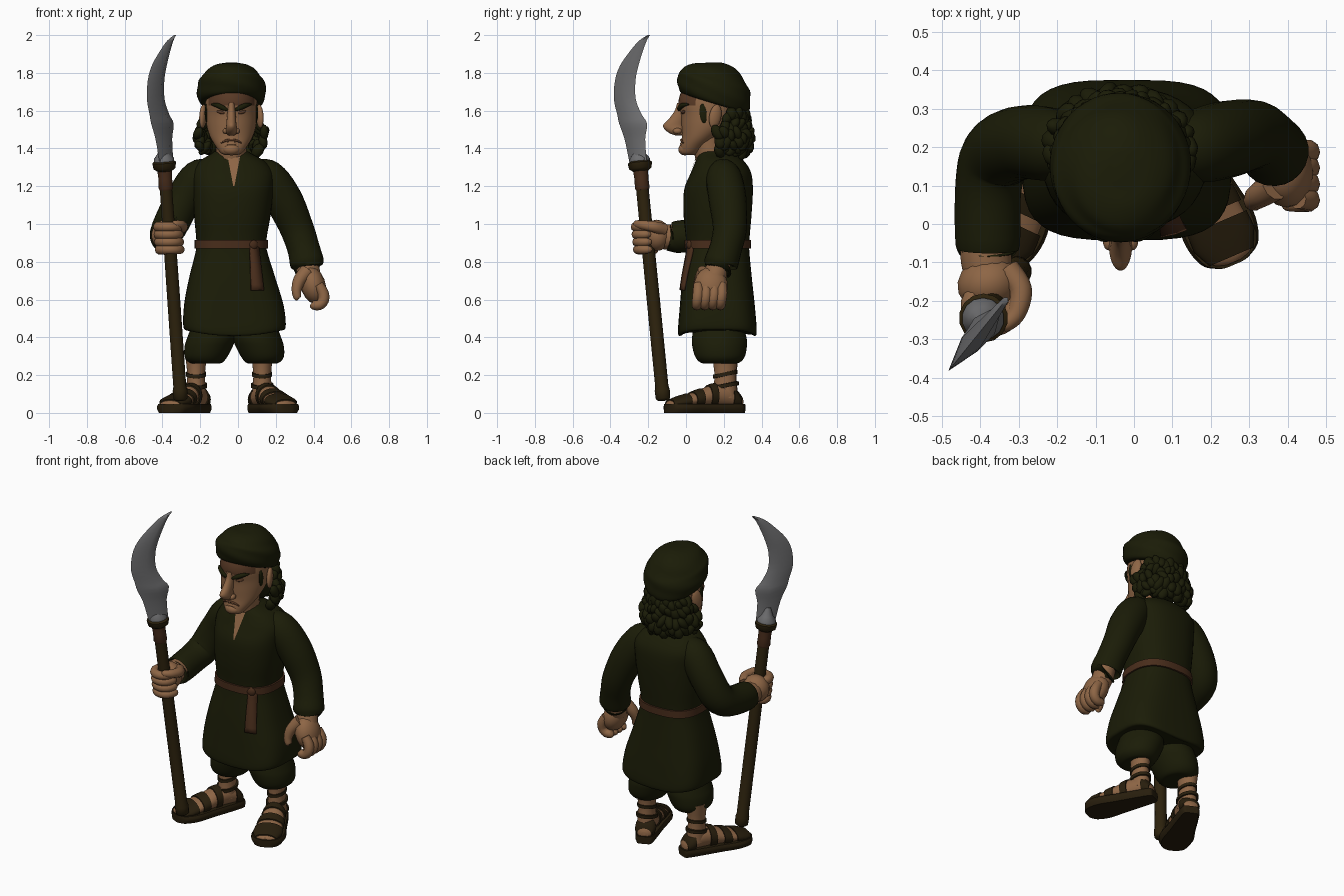
import bpy, bmesh, math, random
from mathutils import Vector, Matrix, Euler

if "Cube" in bpy.data.objects:
    bpy.data.objects.remove(bpy.data.objects["Cube"])

random.seed(4)
V = Vector


def material(name, rgb):
    m = bpy.data.materials.new(name)
    m.diffuse_color = (*rgb, 1)
    m.use_nodes = True
    m.node_tree.nodes["Principled BSDF"].inputs["Base Color"].default_value = m.diffuse_color
    return m


GREEN = material("dark olive cloth", (0.0108, 0.0116, 0.0022))
SKIN = material("tan skin", (0.27, 0.132, 0.060))
BROWN = material("reddish brown leather", (0.066, 0.026, 0.011))
WOOD = material("dark wood", (0.026, 0.016, 0.004))
SOLE = material("sandal leather", (0.021, 0.013, 0.004))
STEEL = material("grey steel", (0.155, 0.155, 0.16))
SHADE = material("shaded skin", (0.10, 0.042, 0.019))


def finish(name, bm, mat, angle=50):
    bmesh.ops.recalc_face_normals(bm, faces=bm.faces[:])
    me = bpy.data.meshes.new(name)
    bm.to_mesh(me)
    bm.free()
    for p in me.polygons:
        p.use_smooth = True
    me.set_sharp_from_angle(angle=math.radians(angle))
    me.materials.append(mat)
    ob = bpy.data.objects.new(name, me)
    bpy.context.scene.collection.objects.link(ob)
    return ob


def curve_rows(rows, n=5):
    """Catmull-Rom subdivision of rows of numbers."""
    out = []
    for i in range(len(rows) - 1):
        p = [rows[max(i - 1, 0)], rows[i], rows[i + 1], rows[min(i + 2, len(rows) - 1)]]
        for k in range(n):
            t = k / n
            out.append([0.5 * (2 * b + (c - a) * t + (2 * a - 5 * b + 4 * c - d) * t * t
                               + (3 * b - a - 3 * c + d) * t ** 3) for a, b, c, d in zip(*p)])
    return out + [list(rows[-1])]


def add_loft(bm, rings, closed=True):
    vs = [[bm.verts.new(p) for p in r] for r in rings]
    n = len(vs[0])
    for a, b in zip(vs, vs[1:]):
        for i in range(n if closed else n - 1):
            j = (i + 1) % n
            bm.faces.new((a[i], a[j], b[j], b[i]))
    if closed:
        bm.faces.new(vs[0])
        bm.faces.new(vs[-1])


def loft(name, rings, mat, closed=True, angle=50):
    bm = bmesh.new()
    add_loft(bm, rings, closed)
    return finish(name, bm, mat, angle)


def ellipse(c, u, v, n=28, p=1):
    """Ellipse, squarer as p drops below 1."""
    def f(k):
        return math.copysign(abs(k) ** p, k)
    return [c + u * f(math.cos(2 * math.pi * i / n)) + v * f(math.sin(2 * math.pi * i / n)) for i in range(n)]


def level(row, grow=0.0, p=1):
    z, cx, cy, rx, ry = row
    return ellipse(V((cx, cy, z)), V((rx + grow, 0, 0)), V((0, ry + grow, 0)), 40, p)


def limbs(name, paths, mat, ref=(1, 0, 0), sides=14, n=5):
    """Round tubes through (x, y, z, radius) points."""
    bm = bmesh.new()
    for path in paths:
        rows = curve_rows(path, n)
        rings = []
        for i, r in enumerate(rows):
            t = (V(rows[min(i + 1, len(rows) - 1)][:3]) - V(rows[max(i - 1, 0)][:3])).normalized()
            u = t.cross(V(ref)).normalized()
            rings.append(ellipse(V(r[:3]), u * r[3], t.cross(u) * r[3], sides))
        add_loft(bm, rings)
    return finish(name, bm, mat)


def blobs(name, items, mat, seg=16):
    """Ellipsoids from (centre, radii, rotation)."""
    bm = bmesh.new()
    for c, r, rot in items:
        m = Matrix.Translation(c) @ Euler(rot).to_matrix().to_4x4() @ Matrix.Diagonal((*r, 1))
        bmesh.ops.create_uvsphere(bm, u_segments=seg, v_segments=seg // 2 + 1, radius=1, matrix=m)
    return finish(name, bm, mat)


def at(rows, k):
    """Row interpolated at first value k."""
    for a, b in zip(rows, rows[1:]):
        if a[0] <= k <= b[0]:
            t = (k - a[0]) / max(b[0] - a[0], 1e-6)
            return [p + (q - p) * t for p, q in zip(a, b)]
    return rows[-1]


def front(rows, x, z, off=0.0, p=1):
    """Point on the front of a stacked-ellipse shape."""
    _, cx, cy, rx, ry = at(rows, z)
    return V((x, cy - ry * max(0, 1 - abs((x - cx) / rx) ** (2 / p)) ** (p / 2) - off, z))


CX = -0.035


# Tunic body, squarer towards the hem, which rises at the sides
def square(z):
    return .58 + .24 * min(1, max(0, (z - .45) / .5))


TUNIC = curve_rows([(.412, -.018, .166, .24, .185), (.419, -.018, .166, .27, .208), (.55, -.022, .166, .264, .2),
                    (.7, -.03, .165, .232, .185), (.86, CX, .168, .188, .167), (.92, CX, .168, .186, .168),
                    (1.05, -.03, .167, .203, .18), (1.18, -.025, .172, .213, .182), (1.27, -.025, .185, .215, .16),
                    (1.33, -.03, .18, .175, .13), (1.37, CX, .165, .11, .1), (1.385, CX, .16, .088, .085)])
tunic = loft("tunic", [level(r, 0, square(r[0])) for r in TUNIC], GREEN)
for v in tunic.data.vertices:
    v.co.z += .45 * (v.co.x + .02) ** 2 * max(0, .7 - v.co.z) / .28

# Neck and open collar
limbs("neck", [[(CX, .15, 1.25, .085), (CX, .13, 1.36, .082), (CX, .11, 1.46, .085)]], SKIN)
loft("collar_opening", [[front(TUNIC, -.022 + k * (.003 + (z - 1.2) * .19), z, .006, square(z))
                         for k in (-1, -.5, 0, .5, 1)]
                        for z in [1.2 + .0175 * i for i in range(10)]], SKIN, closed=False)

# Belt with knot and hanging end
loft("belt", [level(at(TUNIC, z), g, square(z)) for z, g in ((.868, -.01), (.87, .009), (.915, .009), (.917, -.01))],
     BROWN)
blobs("belt_knot", [(front(TUNIC, .08, .89, .008, .8), (.026, .014, .026), (0, 0, .3))], BROWN)
tail = loft("belt_end", [[front(TUNIC, .088 + i * .002 + k * (.023 + i * .0014), .89 - .03 * i, .014,
                                square(.89 - .03 * i)) for k in (-1, 0, 1)] for i in range(9)], BROWN, closed=False)
tail.modifiers.new("thickness", 'SOLIDIFY').thickness = 0.012

# Sleeves
limbs("sleeves", [
    [(.07, .195, 1.285, .055), (.155, .2, 1.25, .093), (.24, .22, 1.13, .1), (.31, .232, .98, .09),
     (.347, .21, .87, .086), (.366, .185, .79, .09), (.367, .184, .782, .07)],
    [(-.12, .2, 1.285, .055), (-.205, .205, 1.25, .093), (-.288, .212, 1.13, .096), (-.352, .182, 1.005, .094),
     (-.378, .1, .955, .087), (-.38, -.055, .93, .084), (-.38, -.062, .93, .065)]], GREEN, sides=22)

# Pole weapon shaft, grip wrap and collar
LOW, TOP = V((-.304, -.122, .08)), V((-.39, -.243, 1.31))


def pole(z):
    return LOW + (TOP - LOW) * ((z - .08) / 1.23)


def pole_part(name, rows, mat):
    return limbs(name, [[(*pole(z), r) for z, r in rows]], mat, n=1)


pole_part("shaft", [(.065, .025), (.075, .038), (.12, .04), (.14, .035), (.6, .035), (1.31, .033)], WOOD)
pole_part("shaft_wrap", [(1.18, .034), (1.19, .039), (1.24, .037), (1.285, .04)], BROWN)
pole_part("shaft_collar", [(1.28, .04), (1.295, .06), (1.325, .064), (1.335, .05)], WOOD)
pole_part("blade_socket", [(1.325, .053), (1.345, .055), (1.37, .035), (1.42, .015)], STEEL)

# Curved blade with a diamond section
D, N = V((.63, .78, 0)), V((.78, -.63, 0))
rings = []
for z, a, b in curve_rows([(1.33, -.058, .06), (1.45, -.09, .05), (1.53, -.126, .063), (1.58, -.14, .026),
                           (1.66, -.162, -.014), (1.76, -.155, -.016), (1.84, -.12, .005), (1.92, -.048, .036),
                           (1.97, .008, .06), (2.0, .066, .082)], 3):
    o, th = V((TOP.x + .01, TOP.y - .012, z)), .005 + .15 * (b - a)
    m = a + (b - a) * .6
    rings.append([o + D * a, o + D * m + N * th, o + D * b, o + D * m - N * th])
loft("blade", rings, STEEL, angle=70)

# Gripping hand: forearm, palm, curled fingers, thumb
limbs("grip_forearm", [[(-.385, .02, .93, .064), (-.385, -.08, .93, .068), (-.375, -.15, .935, .062)]], SKIN)
blobs("grip_palm", [((-.378, -.155, .94), (.083, .072, .083), (0, 0, .3))], SKIN)
fingers = []
for i in range(4):
    c = pole(.865 + .04 * i)
    fingers.append([(c.x + .056 * math.cos(a), c.y + .056 * math.sin(a), c.z, r) for a, r in
                    ((2.3, .02), (3.0, .027), (3.8, .027), (4.6, .026), (5.4, .025), (6.2, .022), (6.6, .012))])
limbs("grip_fingers", fingers, SKIN, ref=(0, 0, 1), sides=10, n=3)
limbs("grip_thumb", [[(-.33, -.12, .97, .035), (-.295, -.17, .985, .03), (-.305, -.23, .995, .025),
                      (-.335, -.262, 1.0, .02), (-.345, -.27, 1.0, .008)]], SKIN, ref=(0, 0, 1), sides=10)

# Relaxed hand
limbs("free_wrist", [[(.362, .19, .83, .055), (.37, .165, .76, .062), (.385, .145, .7, .06)]], SKIN)
blobs("free_palm", [((.398, .132, .675), (.066, .09, .1), (0, -.25, 0))], SKIN)
limbs("free_fingers", [[(.425, y, .68, .026), (.45, y, .635, .03), (.452, y - .005, .595, .029),
                        (.428, y - .008, .57, .027), (.395, y - .008, .572, .023), (.385, y - .008, .576, .008)]
                       for y in (.065, .107, .149, .19)], SKIN, ref=(0, 1, 0), sides=10, n=3)
limbs("free_thumb", [[(.365, .1, .75, .04), (.325, .075, .7, .034), (.31, .06, .65, .026), (.315, .055, .61, .02),
                      (.32, .055, .602, .007)]], SKIN, ref=(0, 1, 0), sides=10)

# Head, with a darker brow
HEAD = curve_rows([(1.365, CX, .02, .03, .03), (1.375, CX, .02, .055, .05), (1.41, CX, .04, .082, .07),
                   (1.46, CX, .075, .112, .097), (1.52, CX, .11, .131, .134), (1.58, CX, .12, .136, .147),
                   (1.64, CX, .125, .137, .165), (1.7, CX, .135, .13, .16), (1.76, CX, .14, .1, .12)])
head = loft("head", [level(r) for r in HEAD], SKIN)
head.data.materials.append(SHADE)
for p in head.data.polygons:
    if p.center.z > 1.63 and p.center.y < .06:
        p.material_index = 1

# Hooked nose, nostrils, chin and lip
loft("nose", [level(r) for r in curve_rows([
    (1.468, CX, -.03, .012, .02), (1.478, CX, -.04, .026, .042), (1.5, CX, -.058, .03, .054),
    (1.525, CX, -.065, .027, .055), (1.56, CX, -.045, .024, .043), (1.6, CX, -.025, .021, .035),
    (1.64, CX, -.015, .02, .032)])], SKIN)
blobs("chin_and_nostrils", [((CX, -.005, 1.395), (.048, .036, .032), (0, 0, 0)),
                            ((CX, -.012, 1.425), (.035, .02, .011), (0, 0, 0))]
      + [((CX + s * .03, -.045, 1.492), (.016, .024, .016), (0, 0, 0)) for s in (-1, 1)], SKIN)


def face_line(pts, off):
    return [(*front(HEAD, CX + x, z, off), r) for x, z, r in pts]


limbs("mouth", [face_line([(-.055, 1.428, .003), (-.03, 1.441, .006), (0, 1.445, .006), (.03, 1.441, .006),
                           (.055, 1.428, .003)], .002)], SHADE, ref=(0, 0, 1), sides=8)
limbs("eyebrows", [face_line([(s * .02, 1.602, .006), (s * .045, 1.615, .013), (s * .08, 1.63, .012),
                              (s * .105, 1.633, .004)], .006) for s in (-1, 1)], GREEN, ref=(0, 0, 1), sides=10)
blobs("eyes", [(front(HEAD, CX + s * .056, 1.592, -.003), (.024, .01, .009), (0, -s * .25, s * .3))
               for s in (-1, 1)], SHADE)
blobs("ears", [((CX + s * .15, .155, 1.57), (.018, .034, .064), (-.2, 0, s * .35)) for s in (-1, 1)], SKIN)

# Wavy hair and sideburns
curls = [((CX, .225, 1.51), (.135, .105, .13), (0, 0, 0))]
for k, (z, grow, start) in enumerate(((1.57, -.01, 14), (1.52, .004, 4), (1.47, .026, -8), (1.425, .018, -8),
                                      (1.395, -.01, -4))):
    for i in range(15):
        a = math.radians(start + (180 - 2 * start) * (i + .4 * (k % 2)) / 14.4)
        rx, ry = .15 + grow, .135 + grow * .6
        curls.append(((CX + rx * math.cos(a), .187 + ry * math.sin(a), z + random.uniform(-.018, .018)),
                      (random.uniform(.022, .032), random.uniform(.022, .032), random.uniform(.034, .048)),
                      (random.uniform(-.7, .7), random.uniform(-.7, .7), a)))
for s in (-1, 1):
    curls.append(((CX + s * .129, .095, 1.585), (.012, .024, .055), (.1, 0, s * .2)))
blobs("hair", curls, GREEN, seg=10)

# Wrapped turban, tilted down at the back
rings = []
for z, tilt, rx, ry in curve_rows([(1.638, .3, .13, .14), (1.643, .3, .165, .178), (1.69, .27, .182, .192),
                                   (1.745, .25, .177, .19), (1.775, .23, .158, .173), (1.815, .17, .127, .143),
                                   (1.842, .1, .082, .098), (1.854, 0, .03, .04)], 4):
    ring = []
    for i in range(48):
        a = 2 * math.pi * i / 48
        w = 1 + .014 * math.sin(3 * a + z * 70)
        ring.append(V((CX + rx * w * math.cos(a), .148 + ry * w * math.sin(a), z - tilt * ry * math.sin(a))))
    rings.append(ring)
loft("turban", rings, GREEN)

# Baggy trousers meeting at the crotch
for name, x, s in (("right_trouser_leg", -.17, 1), ("left_trouser_leg", .13, -1)):
    loft(name, [level(r) for r in curve_rows([
        (.262, x, .18, .05, .06), (.265, x, .18, .085, .1), (.295, x, .18, .112, .13),
        (.35, x + s * .014, .178, .127, .144), (.4, x + s * .03, .176, .128, .144), (.5, x + s * .05, .17, .11, .12)])],
         GREEN)

# Legs, feet and strapped sandals
FOOT = curve_rows([(.02, .02, .07), (.06, .048, .1), (.2, .055, .15), (.38, .06, .15), (.6, .072, .115),
                   (.85, .077, .08), (.95, .055, .065), (.985, .02, .055)])
SOLE_SHAPE = curve_rows([(0, .02), (.03, .05), (.25, .068), (.5, .082), (.75, .099), (.92, .082), (.985, .045),
                         (1, .02)])
UP = V((0, 0, 1))
for side, heel, toe in (("right", V((-.18, .3, 0)), V((-.37, -.105, 0))),
                        ("left", V((.09, .295, 0)), V((.262, -.105, 0)))):
    across = (toe - heel).normalized().cross(UP)

    def foot_ring(t, grow=0.0):
        _, w, h = at(FOOT, t)
        return ellipse(heel.lerp(toe, t) + UP * (h + .03) / 2, across * (w + grow), UP * ((h - .03) / 2 + grow))

    loft(side + "_foot", [foot_ring(r[0]) for r in FOOT], SKIN)
    loft(side + "_sole", [[heel.lerp(toe, t) + across * w * k + UP * z for k, z in
                           ((-.85, 0), (.85, 0), (1, .02), (1, .034), (.92, .046), (-.92, .046), (-1, .034), (-1, .02))]
                          for t, w in SOLE_SHAPE], SOLE)
    bm = bmesh.new()
    for t0, t1 in ((.04, .15), (.36, .45), (.55, .66), (.73, .95)):
        mid = (t0 + t1) / 2
        add_loft(bm, [foot_ring(t0, -.004), foot_ring(t0, .007), foot_ring(mid, .008), foot_ring(t1, .007),
                      foot_ring(t1, -.004)])
    ankle = heel.lerp(toe, .22)
    for z, r in ((.145, .056), (.205, .05)):
        add_loft(bm, [ellipse(ankle + UP * (z + dz), V((r + dr, 0, 0)), V((0, r * 1.2 + dr, .012)))
                      for dz, dr in ((-.011, -.012), (-.01, .003), (.01, .003), (.011, -.012))])
    finish(side + "_sandal_straps", bm, SOLE)
    loft(side + "_shin", [ellipse(ankle + UP * z, V((r, 0, 0)), V((0, r * 1.2, 0)))
                          for z, r in ((.08, .054), (.14, .05), (.2, .046), (.26, .052), (.32, .06))], SKIN)
